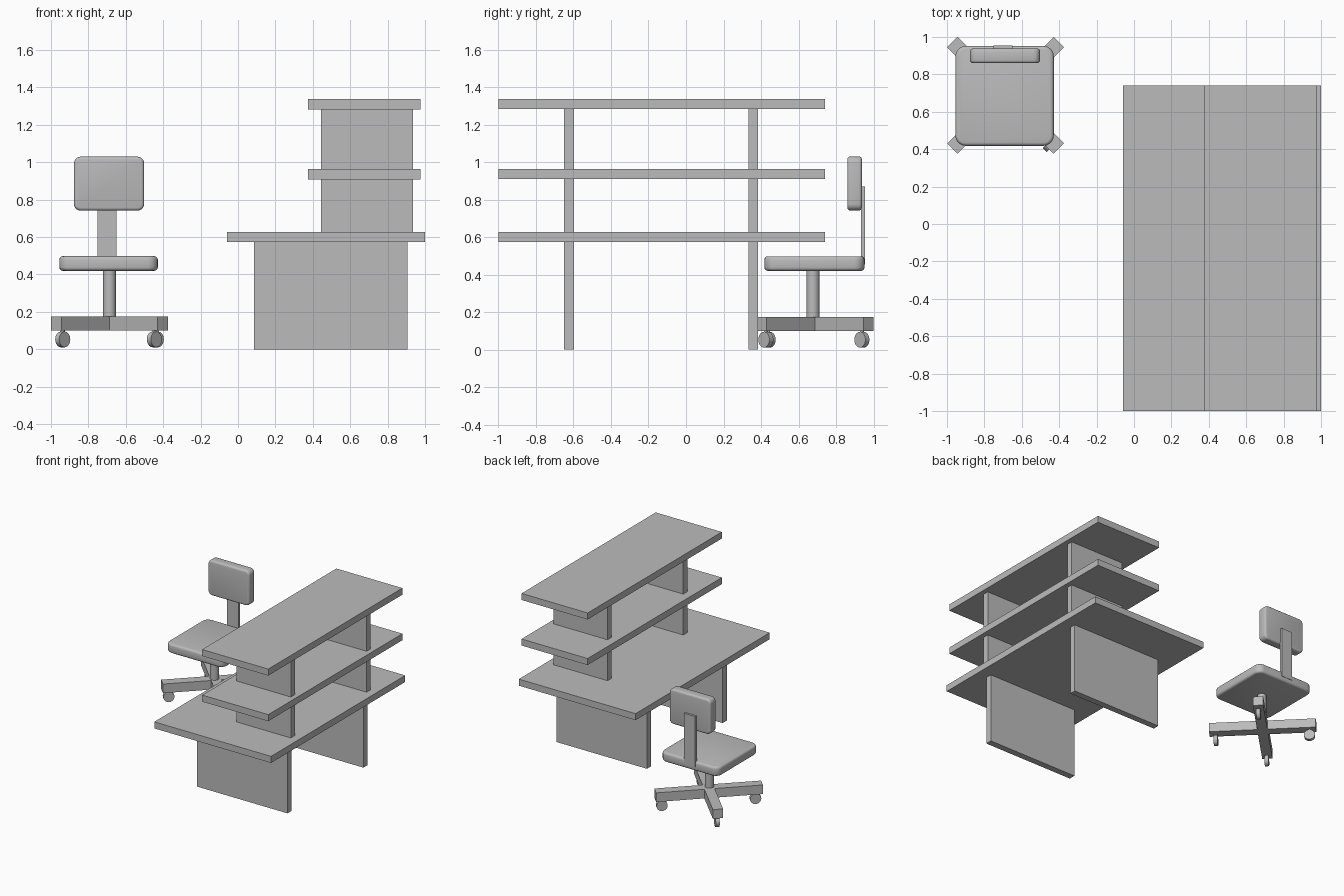
import bpy
import bmesh
from math import pi, sqrt
from mathutils import Matrix, Vector

cube = bpy.data.objects.get("Cube")
if cube:
    bpy.data.objects.remove(cube, do_unlink=True)

grey = bpy.data.materials.new("plain grey")
grey.use_nodes = True
colour = (0.5, 0.5, 0.5, 1)
grey.diffuse_color = colour
grey.node_tree.nodes["Principled BSDF"].inputs["Base Color"].default_value = colour


def finish(name, bm, smooth=False):
    bmesh.ops.recalc_face_normals(bm, faces=bm.faces)
    mesh = bpy.data.meshes.new(name)
    bm.to_mesh(mesh)
    bm.free()
    mesh.materials.append(grey)
    obj = bpy.data.objects.new(name, mesh)
    bpy.context.collection.objects.link(obj)
    if smooth:
        bpy.ops.object.select_all(action="DESELECT")
        obj.select_set(True)
        bpy.context.view_layer.objects.active = obj
        bpy.ops.object.shade_smooth_by_angle(angle=pi / 5)
    return obj


def box_mesh(x, y, z):
    """Box from (low, high) pairs on each axis."""
    bm = bmesh.new()
    bmesh.ops.create_cube(bm, size=1)
    for v in bm.verts:
        for i, (low, high) in enumerate((x, y, z)):
            v.co[i] = low if v.co[i] < 0 else high
    return bm


def box(name, x, y, z):
    return finish(name, box_mesh(x, y, z))


def cushion(name, x, y, z, axis, corner, edge):
    """Box with large rounded corners along one axis and softened rims."""
    bm = box_mesh(x, y, z)
    along = [e for e in bm.edges
             if abs((e.verts[0].co - e.verts[1].co).normalized()[axis]) > 0.9]
    bmesh.ops.bevel(bm, geom=along, offset=corner, segments=5, profile=0.5, affect="EDGES")
    bm.normal_update()
    rims = [e for e in bm.edges if e.calc_face_angle(0) > 1.2]
    bmesh.ops.bevel(bm, geom=rims, offset=edge, segments=3, profile=0.5, affect="EDGES")
    return finish(name, bm, True)


def cylinder(name, centre, radius, depth, turn=Matrix(), sides=24):
    bm = bmesh.new()
    bmesh.ops.create_cone(bm, cap_ends=True, segments=sides, radius1=radius,
                          radius2=radius, depth=depth,
                          matrix=Matrix.Translation(centre) @ turn)
    return finish(name, bm, True)


# Desk: worktop, two shelves and the upright panels between them
length = (-1.0, 0.74)
box("desk_top", (-0.06, 1.0), length, (0.573, 0.627))
box("lower_shelf", (0.375, 0.975), length, (0.909, 0.963))
box("upper_shelf", (0.375, 0.975), length, (1.283, 1.337))
for side, span in (("front", (-0.65, -0.597)), ("back", (0.333, 0.385))):
    box(side + "_leg_panel", (0.085, 0.905), span, (0, 0.573))
    box(side + "_lower_divider", (0.443, 0.935), span, (0.627, 0.909))
    box(side + "_upper_divider", (0.443, 0.935), span, (0.963, 1.283))

# Chair seat, backrest and support
cushion("chair_seat", (-0.955, -0.429), (0.418, 0.952), (0.42, 0.498), 2, 0.055, 0.018)
cushion("chair_backrest", (-0.877, -0.502), (0.86, 0.938), (0.742, 1.03), 1, 0.035, 0.015)
box("backrest_post", (-0.752, -0.65), (0.932, 0.955), (0.455, 0.87))
cylinder("chair_column", (-0.687, 0.677, 0.28), 0.034, 0.3)

# Crossed base beams
hub = Vector((-0.687, 0.688, 0))
for name, angle in (("base_beam_right", pi / 4), ("base_beam_left", -pi / 4)):
    bm = box_mesh((-0.403, 0.403), (-0.039, 0.039), (0.1, 0.175))
    bm.transform(Matrix.Translation(hub) @ Matrix.Rotation(angle, 4, "Z"))
    finish(name, bm)

# Castors roll along their beams, except one that has swivelled sideways
for i in range(4):
    angle = pi / 4 + i * pi / 2
    radial = Matrix.Rotation(angle, 4, "Z") @ Vector((0.25 * sqrt(2), 0, 0))
    centre = hub + radial + Vector((0, 0, 0.053))
    swivel = angle
    if i == 3:
        swivel += pi / 2
        centre += Vector((-0.01, -0.012, 0))
    turn = Matrix.Rotation(swivel, 4, "Z") @ Matrix.Rotation(pi / 2, 4, "X")
    cylinder(f"castor_wheel_{i + 1}", centre, 0.042, 0.03, turn, 20)
    cylinder(f"castor_stem_{i + 1}", centre + Vector((0, 0, 0.04)), 0.011, 0.03, sides=12)
